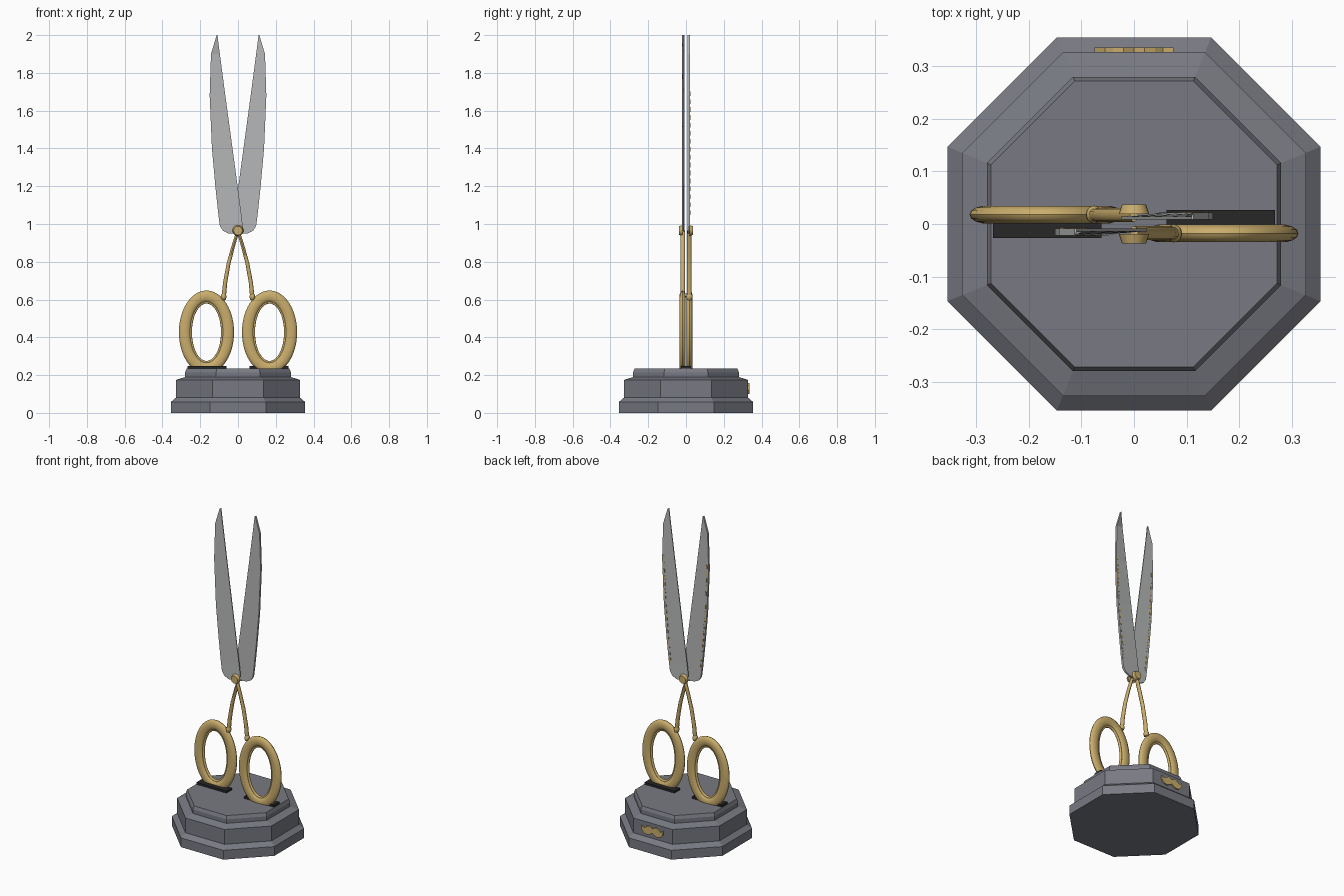
import bpy, bmesh
from math import cos, sin, pi, tau, radians
from mathutils import Matrix, Vector

if "Cube" in bpy.data.objects:
    bpy.data.objects.remove(bpy.data.objects["Cube"])


def material(name, r, g, b):
    m = bpy.data.materials.new(name)
    m.use_nodes = True
    m.diffuse_color = (r, g, b, 1)
    m.node_tree.nodes["Principled BSDF"].inputs["Base Color"].default_value = (r, g, b, 1)
    return m


STONE = material("slate grey", 0.19, 0.195, 0.225)
STEEL = material("steel grey", 0.47, 0.475, 0.48)
GOLD = material("gold", 0.59, 0.42, 0.15)
BLACK = material("black", 0.02, 0.02, 0.022)


def finish(name, bm, mat, smooth=False):
    bmesh.ops.recalc_face_normals(bm, faces=bm.faces)
    mesh = bpy.data.meshes.new(name)
    bm.to_mesh(mesh)
    bm.free()
    mesh.materials.append(mat)
    obj = bpy.data.objects.new(name, mesh)
    bpy.context.collection.objects.link(obj)
    if smooth:
        bpy.ops.object.select_all(action='DESELECT')
        obj.select_set(True)
        bpy.context.view_layer.objects.active = obj
        bpy.ops.object.shade_smooth_by_angle(angle=radians(40))
    return obj


def loft(name, sections, mat, closed=False, smooth=False):
    """Skin a list of equal-length point loops."""
    bm = bmesh.new()
    loops = [[bm.verts.new(p) for p in s] for s in sections]
    n = len(loops[0])
    pairs = list(zip(loops, loops[1:]))
    if closed:
        pairs.append((loops[-1], loops[0]))
    else:
        bm.faces.new(loops[0])
        bm.faces.new(loops[-1])
    for a, b in pairs:
        for i in range(n):
            j = (i + 1) % n
            bm.faces.new((a[i], a[j], b[j], b[i]))
    return finish(name, bm, mat, smooth)


def box(name, center, size, mat, tilt=0):
    bm = bmesh.new()
    m = Matrix.Translation(center) @ Matrix.Rotation(tilt, 4, 'Y') @ Matrix.Diagonal((*size, 1))
    bmesh.ops.create_cube(bm, size=1, matrix=m)
    return finish(name, bm, mat)


def ring(name, center, rx, rz, radial, depth, mat):
    """Oval ring standing in the xz plane."""
    sections = []
    for k in range(48):
        u = tau * k / 48
        sections.append([(center[0] + (rx + radial * cos(v)) * cos(u),
                          center[1] + depth * sin(v),
                          center[2] + (rz + radial * cos(v)) * sin(u))
                         for v in (tau * i / 14 for i in range(14))])
    return loft(name, sections, mat, closed=True, smooth=True)


def ball(name, center, size, mat):
    bm = bmesh.new()
    m = Matrix.Translation(center) @ Matrix.Diagonal((*size, 1))
    bmesh.ops.create_uvsphere(bm, u_segments=20, v_segments=12, radius=1, matrix=m)
    return finish(name, bm, mat, True)


# Octagonal stepped plinth
PROFILE = [(0.355, 0), (0.355, 0.058), (0.327, 0.082), (0.327, 0.175),
           (0.28, 0.19), (0.28, 0.215), (0.272, 0.235)]
loft("plinth", [[(a / cos(pi / 8) * cos(pi / 8 + k * pi / 4),
                  a / cos(pi / 8) * sin(pi / 8 + k * pi / 4), z) for k in range(8)]
                for a, z in PROFILE], STONE)

# Blade stations: height, outer edge, inner edge
BLADE = [(0.95, -0.05, -0.015), (0.965, -0.08, 0.018), (0.99, -0.096, 0.025),
         (1.05, -0.104, 0.018), (1.2, -0.12, -0.002), (1.4, -0.138, -0.029),
         (1.68, -0.15, -0.067), (1.9, -0.143, -0.096), (2.0, -0.113, -0.109)]


def outer_edge(z):
    for (z0, x0, _), (z1, x1, _) in zip(BLADE, BLADE[1:]):
        if z0 <= z <= z1:
            return x0 + (x1 - x0) * (z - z0) / (z1 - z0)


# The two scissor halves are half-turn copies of one another
ARM = [(0.077, 0.60), (0.068, 0.69), (0.05, 0.79), (0.026, 0.88), (0, 0.965)]
for side, s in (("front", 1), ("back", -1)):
    blade = [[(s * x, s * y, z) for x, y in
              ((xo, -0.009), (xi, -0.009), (xi, -0.014), (xo, -0.022))]
             for z, xo, xi in BLADE]
    loft(side + "_blade", blade, STEEL)

    # Finger ring with inner bead
    c = (s * 0.167, s * -0.018, 0.427)
    ring(side + "_finger_ring", c, 0.115, 0.19, 0.031, 0.017, GOLD)
    ring(side + "_ring_bead", c, 0.084, 0.159, 0.007, 0.008, GOLD)

    # Curved arm between ring and pivot
    sections = []
    for i, (x, z) in enumerate(ARM):
        x0, z0 = ARM[max(i - 1, 0)]
        x1, z1 = ARM[min(i + 1, len(ARM) - 1)]
        across = Vector((z1 - z0, x0 - x1)).normalized()
        w = 0.012 - 0.001 * i
        sections.append([(s * (x + w * cos(v) * across.x),
                          s * (-0.017 + 0.013 * sin(v)),
                          z + w * cos(v) * across.y)
                         for v in (tau * k / 12 for k in range(12))])
    loft(side + "_arm", sections, GOLD, smooth=True)
    ball(side + "_arm_knob", (s * 0.076, s * -0.018, 0.615), (0.015, 0.017, 0.02), GOLD)

    # Pivot screw head
    bm = bmesh.new()
    m = Matrix.Translation((0, s * -0.028, 0.965)) @ Matrix.Rotation(s * pi / 2, 4, 'X')
    bmesh.ops.create_cone(bm, cap_ends=True, segments=20, radius1=0.029,
                          radius2=0.023, depth=0.018, matrix=m)
    finish(side + "_pivot_cap", bm, GOLD, True)

    # Black foot plate under the ring
    box(side + "_foot_plate", (s * 0.165, 0, 0.241), (0.207, 0.054, 0.014), BLACK)

    # Gold dashes along the rear face of the blade
    y = -0.0085 if s == 1 else 0.0217
    for k in range(16):
        z = 1.06 + 0.042 * k
        tilt = (outer_edge(z + 0.02) - outer_edge(z - 0.02)) / 0.04
        box(f"{side}_blade_dash_{k + 1}", (s * (outer_edge(z) + 0.012), y, z),
            (0.007, 0.003, 0.024), GOLD, s * tilt)

# Curled ornament on the rear of the plinth
HALF = [(0, 0.145), (0.02, 0.158), (0.04, 0.15), (0.055, 0.138), (0.075, 0.148),
        (0.072, 0.122), (0.055, 0.105), (0.035, 0.1), (0.015, 0.108), (0, 0.118)]
outline = HALF + [(-x, z) for x, z in HALF[-2:0:-1]]
loft("rear_ornament", [[(x, y, z) for x, z in outline] for y in (0.326, 0.3355)], GOLD)
